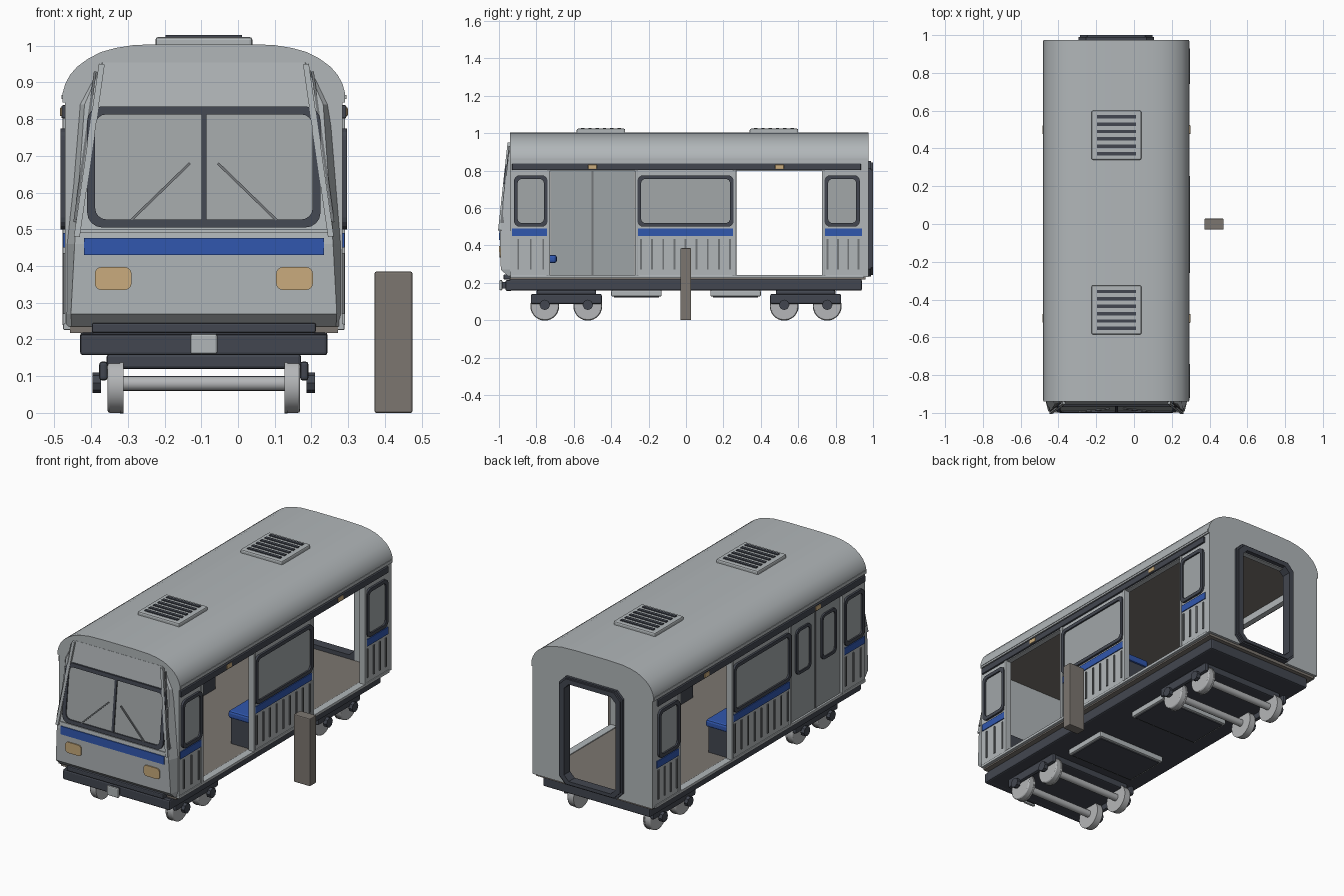
import bpy, bmesh, math
from mathutils import Vector, Matrix

if "Cube" in bpy.data.objects:
    bpy.data.objects.remove(bpy.data.objects["Cube"])

CX = -0.093     # centre line of the carriage
HW = 0.378      # half width of the side walls


def mat(name, r, g, b):
    m = bpy.data.materials.new(name)
    m.diffuse_color = (r, g, b, 1)
    m.use_nodes = True
    m.node_tree.nodes["Principled BSDF"].inputs["Base Color"].default_value = m.diffuse_color
    return m


BODY = mat("body_grey", .44, .47, .485)
DOOR = mat("door_grey", .34, .37, .38)
GLASS = mat("glass_grey", .36, .385, .395)
DARK = mat("dark_slate", .055, .062, .08)
RIB = mat("rib_grey", .17, .18, .19)
BLUE = mat("stripe_blue", .03, .095, .42)
TAN = mat("lamp_tan", .60, .42, .21)
BROWN = mat("floor_brown", .20, .18, .16)
WHEEL = mat("wheel_grey", .46, .47, .48)


def finish(name, bm, m, bevel=0, smooth=False, cx=CX):
    bmesh.ops.recalc_face_normals(bm, faces=bm.faces[:])
    me = bpy.data.meshes.new(name)
    for f in bm.faces:
        f.smooth = smooth
    bm.to_mesh(me)
    bm.free()
    me.materials.append(m)
    if smooth:
        me.set_sharp_from_angle(angle=math.radians(35))
    ob = bpy.data.objects.new(name, me)
    ob.location.x = cx
    bpy.context.collection.objects.link(ob)
    if bevel:
        b = ob.modifiers.new("edge", "BEVEL")
        b.width, b.segments = bevel, 2
    return ob


def box(name, x0, x1, y0, y1, z0, z1, m, bevel=0, cx=CX):
    bm = bmesh.new()
    c = Vector(((x0 + x1) / 2, (y0 + y1) / 2, (z0 + z1) / 2))
    s = Matrix.Diagonal((abs(x1 - x0), abs(y1 - y0), abs(z1 - z0), 1))
    bmesh.ops.create_cube(bm, size=1, matrix=Matrix.Translation(c) @ s)
    return finish(name, bm, m, bevel, cx=cx)


def rod(name, x0, x1, y, z, r, m, n=28, bevel=0):
    bm = bmesh.new()
    t = Matrix.Translation(((x0 + x1) / 2, y, z)) @ Matrix.Rotation(math.pi / 2, 4, 'Y')
    bmesh.ops.create_cone(bm, cap_ends=True, segments=n, radius1=r, radius2=r,
                          depth=abs(x1 - x0), matrix=t)
    return finish(name, bm, m, bevel, n > 12)


def prism(name, pts, fn, d0, d1, m, hole=None, smooth=False):
    """Extrude a 2D outline, optionally with a matching hole, through fn(u, v, d)."""
    bm = bmesh.new()
    n = len(pts)
    rings = []
    for loop in ([pts, hole] if hole else [pts]):
        rings.append([[bm.verts.new(fn(u, v, d)) for u, v in loop] for d in (d0, d1)])
    for a, b in rings:
        for i in range(n):
            j = (i + 1) % n
            bm.faces.new((a[i], a[j], b[j], b[i]))
    for k in (0, 1):
        if hole:
            o, h = rings[0][k], rings[1][k]
            for i in range(n):
                j = (i + 1) % n
                bm.faces.new((o[i], o[j], h[j], h[i]))
        else:
            bm.faces.new(rings[0][k])
    return finish(name, bm, m, 0, smooth)


def rrect(u0, u1, v0, v1, r, seg=4):
    pts = []
    for k, (u, v) in enumerate(((u1 - r, v1 - r), (u0 + r, v1 - r), (u0 + r, v0 + r), (u1 - r, v0 + r))):
        for i in range(seg + 1):
            a = math.pi / 2 * (k + i / seg)
            pts.append((u + r * math.cos(a), v + r * math.sin(a)))
    return pts


def side(s):
    return lambda u, v, d: (s * (HW + d), u, v)


def front(u, v, d):
    y = -.995 + max(v - .46, 0) * .108 + max(.46 - v, 0) * .027
    return (u, y - d, v)


def window(name, fn, u0, u1, v0, v1, t, r, back, depth):
    prism(name + "_glass", rrect(u0 + t / 2, u1 - t / 2, v0 + t / 2, v1 - t / 2, r), fn, back, .003, GLASS)
    prism(name + "_frame", rrect(u0, u1, v0, v1, r + t / 2), fn, 0, depth, DARK,
          rrect(u0 + t, u1 - t, v0 + t, v1 - t, r))


def bar(name, p, q, w, fn, d0, d1, m):
    n = Vector((p[1] - q[1], q[0] - p[0])).normalized() * w / 2
    pts = [(p[0] + n.x, p[1] + n.y), (q[0] + n.x, q[1] + n.y),
           (q[0] - n.x, q[1] - n.y), (p[0] - n.x, p[1] - n.y)]
    return prism(name, pts, fn, d0, d1, m)


# Arched roof and flat ceiling
half = [(.385, .845), (.385, .87), (.378, .895), (.365, .92), (.345, .943), (.315, .965),
        (.28, .983), (.24, .994), (.19, 1.002), (.1, 1.005)]
arch = half + [(-x, z) for x, z in reversed(half)]
prism("roof", arch, lambda u, v, d: (u, d, v), -.94, .975, BODY, smooth=True)
box("ceiling", -.36, .36, -.92, .945, .838, .846, BROWN)

# Roof vents with slats
for yc in (-.455, .47):
    box("roof_vent", -.132, .132, yc - .13, yc + .13, .995, 1.024, BODY, .008)
    for i in range(6):
        y = yc + (i - 2.5) * .039
        box("vent_slat", -.104, .104, y - .009, y + .009, 1.02, 1.029, DARK)

# Floor and underframe
box("floor", -.365, .365, -.94, .96, .218, .238, BROWN)
box("underframe", -.337, .337, -.945, .94, .158, .22, DARK, .008)
for yc in (-.265, .265):
    box("equipment_box", -.22, .22, yc - .135, yc + .135, .127, .16, BODY, .006)
    box("equipment_cover", -.205, .205, yc - .12, yc + .12, .122, .13, DARK)

# Side walls, windows, stripes and ribs
PANELS = ((-.93, -.73), (-.27, .265), (.73, .95))
for s in (-1, 1):
    fn = side(s)
    inner, outer = s * (HW - .03), s * HW
    box("wall_header", inner, outer, -.93, .95, .798, .847, BODY)
    box("door_rail", s * (HW - .005), s * (HW + .01), -.93, .935, .802, .838, DARK, .004)
    box("eave_trim", s * .37, s * .388, -.935, .97, .855, .866, BODY)
    box("side_sill", s * .34, s * .383, -.94, .95, .226, .243, BODY, .003)
    for k, (y0, y1) in enumerate(PANELS):
        box("wall_panel", inner, outer, y0, y1, .238, .8, BODY)
        box("blue_stripe", outer, s * (HW + .005), y0, min(y1, .94), .45, .49, BLUE)
        window("side_window", fn, y0 + .01, min(y1, .94) - .01, .5, .775, .02, .022, -.033, .012)
        count = round((y1 - y0) / .058)
        for i in range(count):
            y = y0 + (y1 - y0) * (i + .5) / count
            box("wall_rib", outer, s * (HW + .005), y - .005, y + .005, .27, .435, RIB)
    for y in (-.735, -.265, .26, .735):
        box("door_post", inner, s * (HW + .007), y - .009, y + .009, .238, .803, BODY, .003)
    for y in (-.5, .5):
        box("door_lamp", outer, s * (HW + .014), y - .023, y + .023, .808, .832, TAN, .003)
    # Long bench below the middle window
    box("bench_base", s * .225, s * .35, -.25, .25, .238, .385, DARK)
    box("bench_seat", s * .21, s * .35, -.26, .26, .383, .425, BLUE, .012)

# Closed pair of doors on the left side
for yc in (-.614, -.386):
    box("door_leaf", -(HW - .026), -(HW - .006), yc - .111, yc + .111, .24, .8, DOOR, .003)
    window("door_window", lambda u, v, d: (-(HW - .006 + d), u, v),
           yc - .068, yc + .068, .495, .755, .016, .022, 0, .009)
box("door_seam", -(HW - .029), -(HW - .003), -.505, -.495, .24, .8, RIB)

# Rear end wall with an open gangway
for s in (-1, 1):
    box("rear_wall", s * .165, s * HW, .945, .975, .232, .847, BODY)
box("rear_wall_top", -.165, .165, .945, .975, .81, .847, BODY)


def chamfered(w, z0, z1, c):
    return [(w, z0 + c), (w, z1 - c), (w - c, z1), (c - w, z1), (-w, z1 - c),
            (-w, z0 + c), (c - w, z0), (w - c, z0)]


for w, d0, d1 in ((.2, .945, .99), (.192, .99, 1.0)):
    prism("gangway_frame", chamfered(w, .235 + .2 - w, .65 + w, .04), lambda u, v, d: (u, d, v),
          d0, d1, DARK, chamfered(.162, .262, .815, .03))

# Cab front: a lofted mask, narrowing to the top
box("cab_bulkhead", -HW, HW, -.94, -.92, .235, .847, BODY)
bm = bmesh.new()
rows = []
for z, wf, wb, y in ((.235, .36, .376, -.95), (.27, .362, .376, -.99), (.46, .352, .376, -.995),
                     (.84, .325, .345, -.954), (.955, .275, .29, -.941)):
    rows.append([bm.verts.new(p) for p in ((-wb, -.93, z), (-wf, y, z), (wf, y, z), (wb, -.93, z))])
for a, b in zip(rows, rows[1:]):
    for i in range(4):
        j = (i + 1) % 4
        bm.faces.new((a[i], a[j], b[j], b[i]))
bm.faces.new(rows[0])
bm.faces.new(rows[-1])
finish("cab_mask", bm, BODY)
window("windscreen", front, -.318, .318, .505, .835, .022, .03, 0, .01)
prism("windscreen_post", [(-.007, .52), (.007, .52), (.007, .82), (-.007, .82)], front, 0, .009, DARK)
prism("front_stripe", [(-.327, .43), (.327, .43), (.327, .476), (-.327, .476)], front, -.002, .005, BLUE)
prism("front_ledge", [(-.345, .492), (.345, .492), (.345, .5), (-.345, .5)], front, -.002, .006, BODY)
for s in (-1, 1):
    bar("cab_pillar", (s * .346, .48), (s * .278, .95), .016, front, -.01, .012, BODY)
    bar("cab_pillar_groove", (s * .352, .52), (s * .296, .93), .007, front, -.02, .004, RIB)
    prism("headlamp", rrect(s * .247 - .05, s * .247 + .05, .335, .397, .018), front, -.004, .006, TAN)
    # Wipers resting outwards at the bottom
    bar("wiper", (s * .198, .525), (s * .038, .68), .007, front, .003, .01, RIB)

# Bumper beams and coupler
box("bumper_beam", -.337, .337, -.965, -.93, .157, .215, DARK, .008)
box("front_step", -.305, .305, -.975, -.93, .218, .245, DARK, .005)
box("coupler_arm", -.025, .025, -.985, -.94, .17, .205, DARK)
box("coupler_plate", -.037, .037, -.998, -.982, .16, .215, BODY, .006)

# Bogies with wheels, axles and axle boxes
for yc in (-.64, .64):
    box("bogie_bolster", -.265, .265, yc - .16, yc + .16, .12, .16, DARK, .008)
    for s in (-1, 1):
        box("bogie_side", s * .262, s * .285, yc - .19, yc + .19, .088, .14, DARK, .008)
    for y in (yc - .115, yc + .115):
        rod("axle", -.23, .23, y, .08, .02, WHEEL, 16)
        for s in (-1, 1):
            rod("wheel", s * .222, s * .262, y, .075, .075, WHEEL, 28, .006)
            rod("wheel_flange", s * .219, s * .228, y, .075, .077, WHEEL, 28)
            rod("axle_box", s * .28, s * .303, y, .082, .028, DARK, 8)

# Driver seat and desk
box("driver_pedestal", -.08, .08, -.8, -.73, .238, .31, DARK)
box("driver_seat", -.1, .1, -.83, -.69, .305, .35, BLUE, .015)
box("driver_desk", -.34, .34, -.925, -.86, .238, .45, DARK)

# Separate free-standing post
box("platform_post", .372, .475, -.03, .028, 0, .385, BROWN, .005, cx=0)
